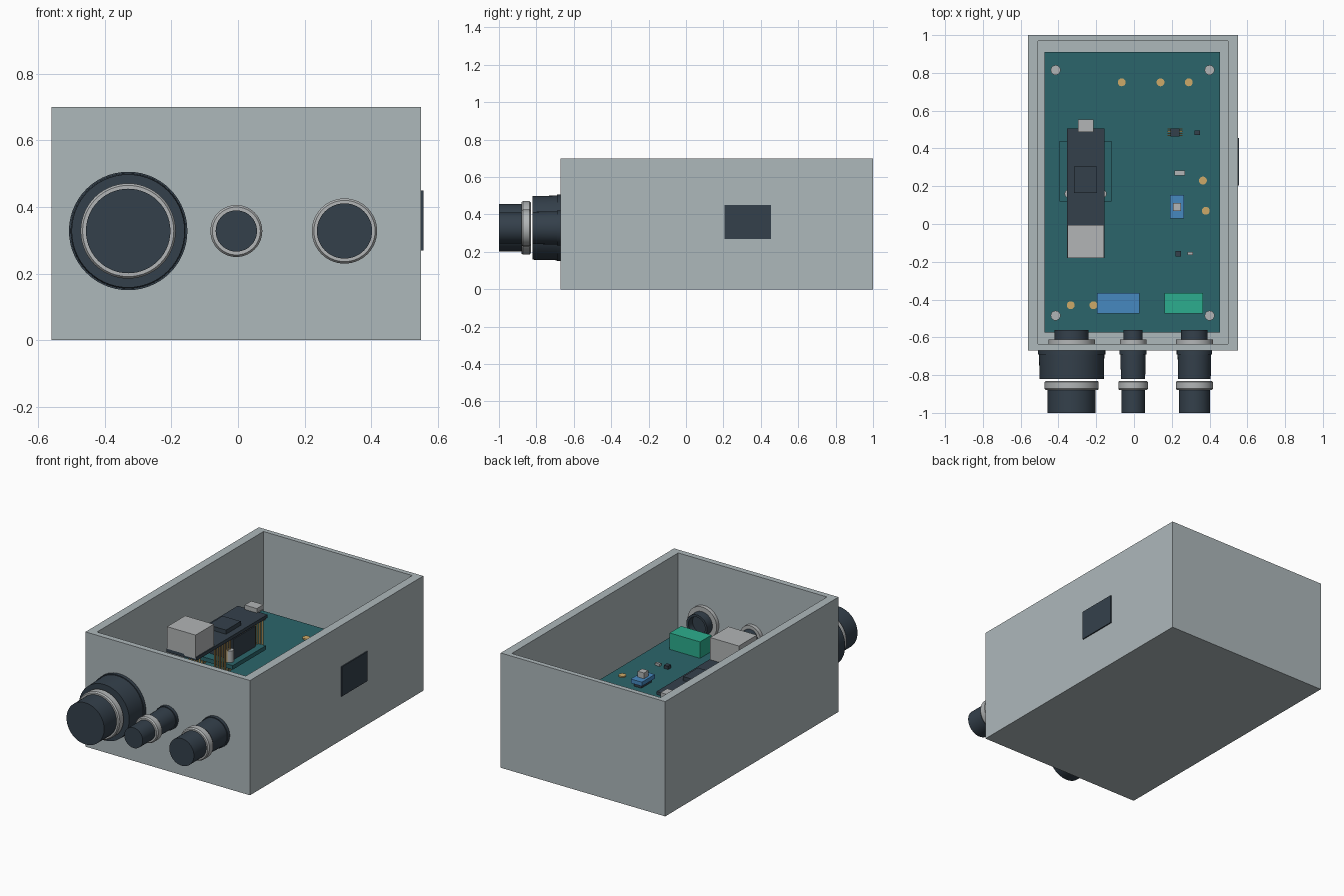
import bpy, bmesh, math
from mathutils import Matrix, Vector

if "Cube" in bpy.data.objects:
    bpy.data.objects.remove(bpy.data.objects["Cube"], do_unlink=True)


def material(name, *rgb):
    lin = [((c / 255 + 0.055) / 1.055) ** 2.4 for c in rgb] + [1]
    m = bpy.data.materials.new(name)
    m.use_nodes = True
    m.diffuse_color = lin
    m.node_tree.nodes["Principled BSDF"].inputs["Base Color"].default_value = lin
    return m


GREY = material("case grey", 174, 184, 187)
SILVER = material("metal silver", 178, 181, 182)
DARK = material("dark plastic", 52, 64, 75)
TEAL = material("board teal", 43, 101, 107)
GOLD = material("contact gold", 206, 170, 104)
BLUE = material("terminal blue", 70, 137, 192)
GREEN = material("terminal green", 44, 174, 142)

PCB_TOP = 0.25
FLOOR = 0.035


def finish(name, bm, mat, smooth=False):
    bmesh.ops.recalc_face_normals(bm, faces=bm.faces[:])
    me = bpy.data.meshes.new(name)
    for f in bm.faces:
        f.smooth = smooth
    bm.to_mesh(me)
    bm.free()
    if smooth:
        me.set_sharp_from_angle(angle=math.radians(30))
    me.materials.append(mat)
    ob = bpy.data.objects.new(name, me)
    bpy.context.collection.objects.link(ob)
    return ob


def add_box(bm, xs, ys, zs):
    spans = (xs, ys, zs)
    centre = Vector([(a + b) / 2 for a, b in spans])
    size = [b - a for a, b in spans]
    return bmesh.ops.create_cube(
        bm, size=1, matrix=Matrix.Translation(centre) @ Matrix.Diagonal((*size, 1)))


def box(name, mat, xs, ys, zs):
    bm = bmesh.new()
    add_box(bm, xs, ys, zs)
    return finish(name, bm, mat)


def posts(name, mat, points, radius, z0, z1):
    bm = bmesh.new()
    for x, y in points:
        bmesh.ops.create_cone(
            bm, cap_ends=True, segments=24, radius1=radius, radius2=radius,
            depth=z1 - z0, matrix=Matrix.Translation((x, y, (z0 + z1) / 2)))
    return finish(name, bm, mat, True)


def lathe(name, mat, x, z, profile):
    # Spin (radius, y) points around a front-to-back axis
    bm = bmesh.new()
    verts = [bm.verts.new((x + r, y, z)) for r, y in profile]
    edges = [bm.edges.new(pair) for pair in zip(verts, verts[1:])]
    bmesh.ops.spin(bm, geom=verts + edges, cent=(x, 0, z), axis=(0, 1, 0),
                   angle=math.tau, steps=56)
    bmesh.ops.remove_doubles(bm, verts=bm.verts[:], dist=1e-5)
    return finish(name, bm, mat, True)


# Open case: inset the top face to the rim, then sink it to the floor
bm = bmesh.new()
add_box(bm, (-0.56, 0.55), (-0.67, 1.0), (0, 0.70))
bm.faces.ensure_lookup_table()
top = max(bm.faces, key=lambda f: f.calc_center_median().z)
bmesh.ops.inset_region(bm, faces=[top], thickness=0.03)
for v in top.verts:
    v.co.x = 0.497 if v.co.x > 0 else -0.507
    v.co.y = 0.97 if v.co.y > 0 else -0.635
well = bmesh.ops.extrude_discrete_faces(bm, faces=[top])["faces"][0]
for v in well.verts:
    v.co.z = FLOOR
finish("open_case", bm, GREY)

# Side label plate
box("side_label_plate", DARK, (0.549, 0.557), (0.205, 0.455), (0.27, 0.45))

# Main board, standoffs and screws
box("main_board", TEAL, (-0.475, 0.455), (-0.575, 0.91), (PCB_TOP - 0.016, PCB_TOP))
corners = [(x, y) for x in (-0.415, 0.40) for y in (-0.485, 0.815)]
posts("standoffs", SILVER, corners, 0.026, FLOOR, PCB_TOP - 0.016)
posts("board_screws", SILVER, corners, 0.026, PCB_TOP, PCB_TOP + 0.015)
posts("test_pads", GOLD,
      [(-0.065, 0.75), (0.14, 0.75), (0.29, 0.75), (0.365, 0.23), (0.38, 0.07),
       (-0.335, -0.43), (-0.215, -0.43)], 0.021, PCB_TOP, PCB_TOP + 0.007)

# Terminals and small components standing on the main board
for name, mat, x, y, w, d, z0, z1 in (
        ("blue_terminal", BLUE, -0.083, -0.42, 0.225, 0.11, 0, 0.095),
        ("green_terminal", GREEN, 0.263, -0.42, 0.205, 0.11, 0, 0.10),
        ("sensor_board", BLUE, 0.227, 0.092, 0.075, 0.125, 0.02, 0.045),
        ("sensor_spacer", DARK, 0.227, 0.092, 0.05, 0.10, 0, 0.02),
        ("sensor_cap", SILVER, 0.227, 0.09, 0.042, 0.042, 0.045, 0.08),
        ("converter_chip", DARK, 0.217, 0.485, 0.05, 0.042, 0, 0.022),
        ("regulator_chip", DARK, 0.335, 0.483, 0.028, 0.026, 0, 0.02),
        ("upper_capacitor", SILVER, 0.243, 0.27, 0.055, 0.026, 0, 0.02),
        ("lower_chip", DARK, 0.235, -0.157, 0.028, 0.028, 0, 0.02),
        ("lower_capacitor", SILVER, 0.297, -0.157, 0.03, 0.016, 0, 0.015)):
    box(name, mat, (x - w / 2, x + w / 2), (y - d / 2, y + d / 2),
        (PCB_TOP + z0, PCB_TOP + z1))

# Gold legs on both sides of the converter chip
bm = bmesh.new()
for side in (-1, 1):
    for i in range(4):
        x, y = 0.217 + side * 0.032, 0.468 + i * 0.0115
        add_box(bm, (x - 0.007, x + 0.007), (y - 0.003, y + 0.003),
                (PCB_TOP, PCB_TOP + 0.008))
finish("converter_legs", bm, GOLD)

# Small carrier board with its block and pillars, under the controller
box("carrier_board", TEAL, (-0.395, -0.12), (0.12, 0.44), (0.285, 0.31))
box("carrier_block", DARK, (-0.35, -0.16), (0.18, 0.395), (0.31, 0.435))
posts("carrier_pillars", SILVER, [(-0.345, 0.16), (-0.167, 0.16)], 0.022, 0.31, 0.38)

# Controller board raised on two rows of pins
MODULE = 0.465
box("controller_board", DARK, (-0.355, -0.155), (-0.18, 0.505), (MODULE - 0.02, MODULE))
box("network_socket", SILVER, (-0.353, -0.16), (-0.18, -0.005), (MODULE - 0.01, 0.60))
box("controller_chip", DARK, (-0.317, -0.195), (0.163, 0.305), (MODULE, MODULE + 0.025))
box("power_socket", SILVER, (-0.297, -0.215), (0.488, 0.552), (MODULE, MODULE + 0.027))
bm = bmesh.new()
for x in (-0.34, -0.17):
    for i in range(20):
        y = 0.02 + i * 0.0242
        add_box(bm, (x - 0.004, x + 0.004), (y - 0.004, y + 0.004),
                (PCB_TOP, MODULE - 0.015))
finish("header_pins", bm, GOLD)

# Front connectors: body, ring and plug outside, nut and sleeve inside
AXIS = 0.328
for name, x, body, ring, plug, nut, sleeve in (
        ("large", -0.33, 0.175, 0.143, 0.127, 0.123, 0.09),
        ("small", -0.005, 0.069, 0.078, 0.062, 0.07, 0.05),
        ("medium", 0.32, 0.091, 0.098, 0.083, 0.098, 0.07)):
    lathe(name + "_connector_body", DARK, x, AXIS,
          [(0, -0.82), (body - 0.005, -0.82), (body - 0.002, -0.69),
           (body + 0.003, -0.69), (body + 0.003, -0.665), (0, -0.665)])
    lathe(name + "_connector_ring", SILVER, x, AXIS,
          [(0, -0.83), (ring - 0.008, -0.83), (ring, -0.836), (ring, -0.872),
           (ring - 0.006, -0.88), (0, -0.88)])
    lathe(name + "_connector_plug", DARK, x, AXIS,
          [(0, -1.0), (plug, -1.0), (plug, -0.87), (0, -0.87)])
    lathe(name + "_connector_nut", SILVER, x, AXIS,
          [(0, -0.64), (nut, -0.64), (nut, -0.612), (0, -0.612)])
    lathe(name + "_connector_sleeve", DARK, x, AXIS,
          [(0, -0.62), (sleeve, -0.62), (sleeve, -0.56), (sleeve * 0.8, -0.56),
           (sleeve * 0.8, -0.60), (0, -0.60)])
